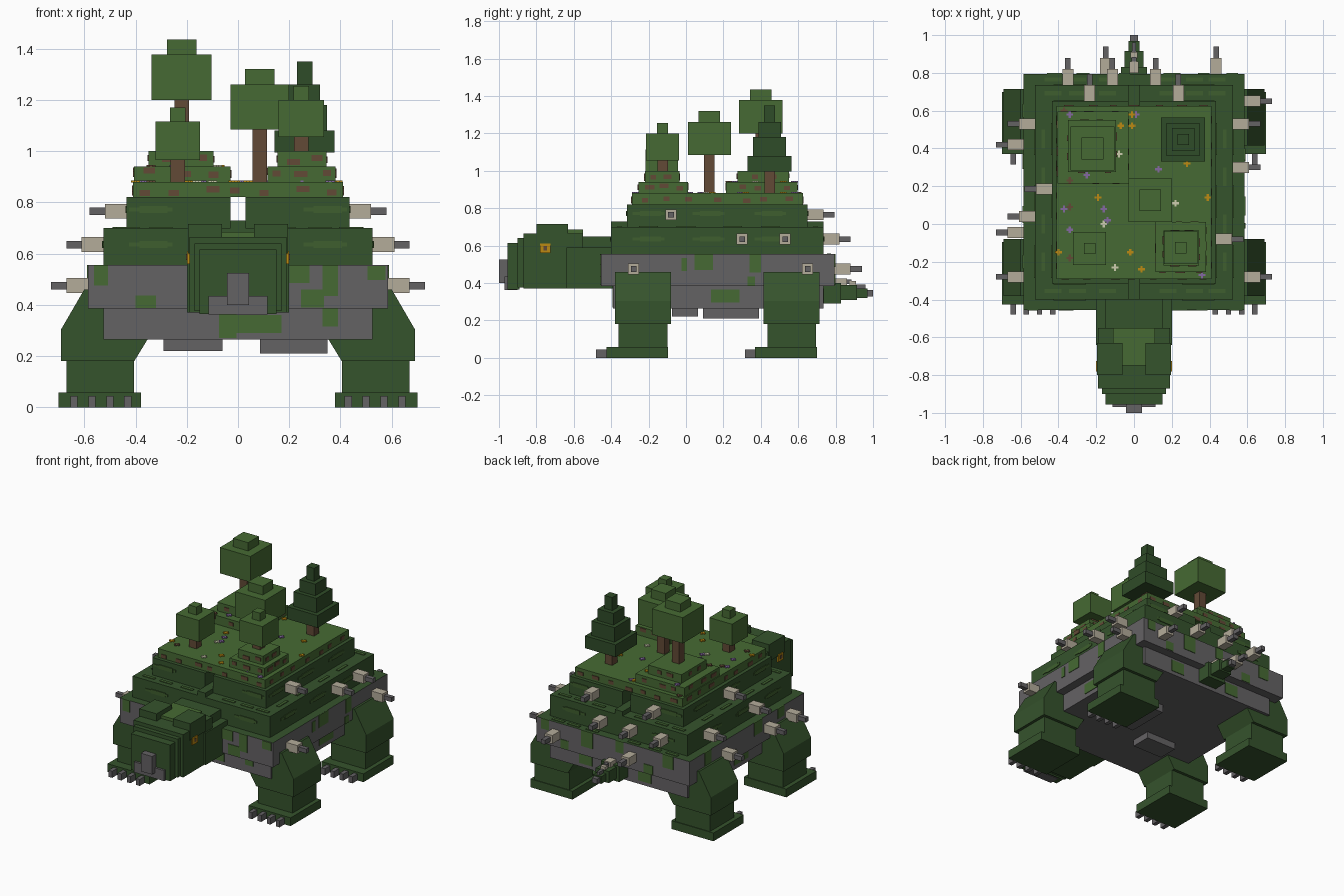
import bpy, bmesh, random
from mathutils import Matrix

random.seed(4)
cube = bpy.data.objects.get("Cube")
if cube:
    bpy.data.objects.remove(cube)


def material(name, srgb):
    lin = [((c / 255 + 0.055) / 1.055) ** 2.4 for c in srgb] + [1]
    m = bpy.data.materials.new(name)
    m.use_nodes = True
    m.diffuse_color = lin
    m.node_tree.nodes["Principled BSDF"].inputs["Base Color"].default_value = lin
    return m


DARK = material("dark green", (53, 83, 44))
MOSS = material("moss green", (70, 106, 51))
STRIPE = material("mid green", (62, 95, 46))
SPRUCE = material("spruce green", (47, 76, 40))
GREY = material("stone grey", (100, 98, 100))
BEIGE = material("beige", (180, 172, 154))
BROWN = material("bark brown", (98, 74, 54))
GOLD = material("gold", (188, 138, 18))
LILAC = material("lilac", (132, 104, 160))
PALE = material("pale petal", (205, 205, 175))


def finish(name, bm, *mats):
    me = bpy.data.meshes.new(name)
    bmesh.ops.recalc_face_normals(bm, faces=bm.faces)
    bm.to_mesh(me)
    bm.free()
    for m in mats:
        me.materials.append(m)
    ob = bpy.data.objects.new(name, me)
    bpy.context.collection.objects.link(ob)
    return ob


def boxes(name, mat, *items, top=None):
    """Join boxes given as x0, x1, y0, y1, z0, z1; top colours upward faces."""
    bm = bmesh.new()
    for x0, x1, y0, y1, z0, z1 in items:
        mid = Matrix.Translation(((x0 + x1) / 2, (y0 + y1) / 2, (z0 + z1) / 2))
        size = Matrix.Diagonal((abs(x1 - x0), abs(y1 - y0), abs(z1 - z0), 1))
        bmesh.ops.create_cube(bm, size=1, matrix=mid @ size)
    if top:
        bm.normal_update()
        for f in bm.faces:
            f.material_index = int(f.normal.z > 0.5)
    return finish(name, bm, *([mat, top] if top else [mat]))


def both(x0, x1, *rest):
    return [(x0, x1, *rest), (-x1, -x0, *rest)]


def patch(bounds, side, u, z, w, h, t=0.004):
    """Thin plate on one side of a tier; u runs along that side."""
    x0, x1, y0, y1 = bounds
    zs = (z - h / 2, z + h / 2)
    if side in "FB":
        y = y0 if side == "F" else y1
        return (u - w / 2, u + w / 2, y - t, y + t, *zs)
    x = x0 if side == "R" else x1
    return (x - t, x + t, u - w / 2, u + w / 2, *zs)


# Stepped shell
BAND = (-.585, .585, -.455, .795)
BELLY = (-.525, .525, -.39, .735)
TIER1 = (-.525, .525, -.40, .735)
TIER2 = (-.435, .435, -.315, .65)
TIER3 = (-.41, .41, -.29, .625)
boxes("belly", GREY, (*BELLY, .265, .39))
boxes("belly_plates", GREY, (-.29, -.06, -.075, .065, .22, .27),
      (.085, .35, .09, .39, .21, .27))
boxes("shell_band", GREY, (*BAND, .385, .555), top=DARK)
boxes("lower_tier", DARK, (*TIER1, .555, .70))
boxes("upper_tier_halves", DARK, *both(.03, .435, -.315, .65, .70, .82))
boxes("spine_strip", DARK, (-.03, .03, -.40, .735, .70, .73))
boxes("meadow", MOSS, (*TIER3, .82, .88))

# Hills on the meadow
HILLS = [((-.405, -.03, .215, .595), (-.35, -.095, .275, .55)),
         ((.115, .38, -.255, .01), (.155, .345, -.22, -.035))]
for name, (low, high) in zip(("back_hill", "front_hill"), HILLS):
    boxes(name, MOSS, (*low, .88, .94), (*high, .94, 1.0))

# Earth spots on the meadow and hill sides
spots = []
for bounds, z, n in [(TIER3, .845, 7)] + [(h[0], .915, 3) for h in HILLS] + [(h[1], .965, 2) for h in HILLS]:
    for side in "FBLR":
        a, b = bounds[:2] if side in "FB" else bounds[2:]
        for i in range(n):
            u = a + (b - a) * (i + random.uniform(.3, .7)) / n
            spots.append(patch(bounds, side, u, z + random.uniform(-.01, .01), random.uniform(.03, .055), .024))
boxes("earth_spots", BROWN, *spots)

# Moss stripes on the tier sides and ledges
stripes = []
for bounds, z in ((TIER1, .635), (TIER2, .772)):
    for side in "FBLR":
        us = (-.34, .34) if side in "FB" else (-.2, .12, .45)
        for i, u in enumerate(us):
            stripes.append(patch(bounds, side, u, z, .17, .016))
            stripes.append(patch(bounds, side, u + .01, z, .11, .028, .005))
for x in (-.43, -.30, -.14, .18, .32, .44):
    for y, z in ((-.355, .70), (.692, .70), (.765, .555)):
        stripes.append((x - .045, x + .045, y - .011, y + .011, z - .004, z + .004))
for y in (-.2, .0, .25, .45):
    stripes += both(.47, .49, y - .05, y + .05, .696, .704)
boxes("moss_stripes", STRIPE, *stripes)

# Hanging moss on the stone sides
moss = [patch(BAND, *p) for p in (
    ("F", -.535, .515, .055, .08), ("F", -.36, .412, .08, .05), ("F", .36, .495, .06, .12),
    ("F", .29, .425, .09, .07), ("F", .54, .525, .07, .055), ("F", .24, .52, .08, .07),
    ("L", .095, .512, .10, .085), ("L", .37, .505, .06, .10), ("L", -.01, .50, .03, .07),
    ("L", .35, .41, .04, .05), ("R", .05, .51, .09, .09), ("R", .33, .42, .08, .06),
    ("R", -.2, .52, .07, .07), ("R", .6, .51, .07, .09),
    ("B", -.42, .51, .08, .09), ("B", -.27, .42, .07, .06), ("B", -.05, .515, .06, .08),
    ("B", .2, .50, .09, .11), ("B", .37, .42, .06, .06), ("B", .52, .52, .06, .07))]
moss += [patch(BELLY, *p) for p in (
    ("F", .08, .325, .18, .07), ("F", -.04, .32, .07, .10), ("F", .36, .35, .06, .07),
    ("L", .21, .33, .15, .07), ("R", .15, .33, .15, .07), ("B", -.2, .33, .10, .08), ("B", .25, .33, .10, .08))]
boxes("hanging_moss", MOSS, *moss)

# Head and neck
boxes("neck", DARK, (-.20, .20, -.64, -.39, .37, .59), (-.15, .15, -.60, -.39, .59, .65))
boxes("head", DARK, (-.19, .19, -.87, -.55, .37, .665))
boxes("brows", DARK, *both(.062, .195, -.80, -.63, .60, .715))
boxes("head_crest", MOSS, (-.11, .11, -.75, -.55, .64, .685))
boxes("snout", DARK, (-.17, .17, -.90, -.86, .375, .64), (-.15, .15, -.955, -.89, .365, .615))
boxes("beak", GREY, (-.043, .043, -1.0, -.94, .40, .525))
boxes("jaw", GREY, (-.115, .115, -.97, -.90, .362, .435))
boxes("eyes", GOLD, *both(.185, .20, -.78, -.725, .56, .61))
boxes("pupils", BROWN, *both(.196, .202, -.763, -.743, .575, .598))

# Legs: six-sided thigh profile, shin, foot and claws
PROFILE = [(.405, .18), (.69, .18), (.69, .305), (.60, .46), (.42, .46), (.35, .27)]
for pos, y in (("front", -.23), ("back", .565)):
    for side, s in (("left", 1), ("right", -1)):
        leg = f"{pos}_{side}"
        bm = bmesh.new()
        face = bm.faces.new([bm.verts.new((s * x, y - .15, z)) for x, z in PROFILE])
        ext = bmesh.ops.extrude_face_region(bm, geom=[face])["geom"]
        bmesh.ops.translate(bm, vec=(0, .30, 0), verts=[v for v in ext if isinstance(v, bmesh.types.BMVert)])
        finish(leg + "_thigh", bm, DARK)
        boxes(leg + "_shin", DARK, (s * .405, s * .67, y - .13, y + .13, .05, .19))
        boxes(leg + "_foot", DARK, (s * .378, s * .70, y - .195, y + .135, 0, .057))
        boxes(leg + "_claws", GREY, *[(s * (x - .014), s * (x + .014), y - .25, y - .19, 0, .045)
                                      for x in (.43, .50, .57, .64)])

# Tail
boxes("tail", DARK, (-.07, .07, .73, .83, .29, .40), (-.05, .05, .83, .915, .31, .39),
      (-.03, .03, .915, .97, .32, .37))
boxes("tail_tip", GREY, (-.02, .02, .95, 1.0, .328, .362))
boxes("tail_spikes", BEIGE, (-.025, .025, .80, .86, .39, .425), (-.018, .018, .875, .91, .385, .41))
boxes("tail_spike_tips", GREY, (-.012, .012, .86, .885, .395, .418), (-.01, .01, .91, .96, .37, .392))

# Cannons: side, position along the side, tier level
LEVELS = [(.765, TIER2), (.635, TIER1), (.475, BAND)]
CANNONS = [("R", .185, 0), ("R", .53, 1), ("R", .04, 1), ("R", .42, 2), ("R", -.045, 2), ("R", -.28, 2),
           ("L", -.08, 0), ("L", .53, 1), ("L", .30, 1), ("L", .65, 2), ("L", -.28, 2),
           ("B", -.235, 0), ("B", .235, 0), ("B", -.35, 1), ("B", -.115, 1), ("B", .115, 1),
           ("B", -.15, 2), ("B", .435, 2)]
housings, barrels = [], []
for side, u, level in CANNONS:
    z, bounds = LEVELS[level]
    for out, a, b, r in ((housings, -.01, .085, .029), (barrels, .08, .145, .015)):
        if side == "B":
            out.append((u - r, u + r, bounds[3] + a, bounds[3] + b, z - r, z + r))
        else:
            s = 1 if side == "L" else -1
            out.append((s * (bounds[1] + a), s * (bounds[1] + b), u - r, u + r, z - r, z + r))
boxes("cannon_housings", BEIGE, *housings)
boxes("cannon_barrels", GREY, *barrels)


# Trees as stacks of square blocks: half width, bottom, top
def tree(name, x, y, ground, leaf, *blocks):
    def block(r, z0, z1):
        return (x - r, x + r, y - r, y + r, z0, z1)
    boxes(name + "_trunk", BROWN, block(.028, ground, blocks[0][1] + .01))
    boxes(name + "_leaves", leaf, *[block(*b) for b in blocks])


tree("tall_tree", -.22, .40, .99, MOSS, (.117, 1.20, 1.378), (.058, 1.378, 1.435))
tree("middle_tree", .085, .125, .87, MOSS, (.115, 1.085, 1.26), (.057, 1.26, 1.32))
tree("front_right_tree", -.235, -.13, .87, MOSS, (.087, .965, 1.115), (.03, 1.115, 1.17))
tree("front_left_tree", .247, -.125, .99, MOSS, (.088, 1.055, 1.20), (.03, 1.20, 1.255))
tree("spruce", .26, .447, .87, SPRUCE, (.117, .995, 1.08), (.088, 1.08, 1.18),
     (.06, 1.18, 1.26), (.03, 1.26, 1.35))

# Flowers: small crosses lying on the grass
FLOWERS = [
    ("gold", GOLD, [(-.07, .52), (-.01, .52), (-.01, .58), (.28, .32), (.39, .14), (-.19, .14), (-.40, -.15), (-.02, -.15), (.04, -.24)]),
    ("lilac", LILAC, [(-.34, .58), (.01, .58), (-.25, .26), (.13, .29), (-.37, .08), (-.16, .08), (-.14, .02), (-.34, -.03), (.13, -.03), (.25, -.24), (.36, -.27)]),
    ("pale", PALE, [(-.08, .37), (.22, .11), (-.16, 0), (-.10, -.23)]),
    ("brown", BROWN, [(-.34, .23), (-.34, .09), (-.34, -.18), (-.37, .60)])]
for name, mat, spots in FLOWERS:
    parts = []
    for x, y in spots:
        low = HILLS[0][0]
        z = .94 if low[0] < x < low[1] and low[2] < y < low[3] else .88
        for a, b in ((.018, .006), (.006, .018)):
            parts.append((x - a, x + a, y - b, y + b, z - .002, z + .006))
    boxes(name + "_flowers", mat, *parts)
